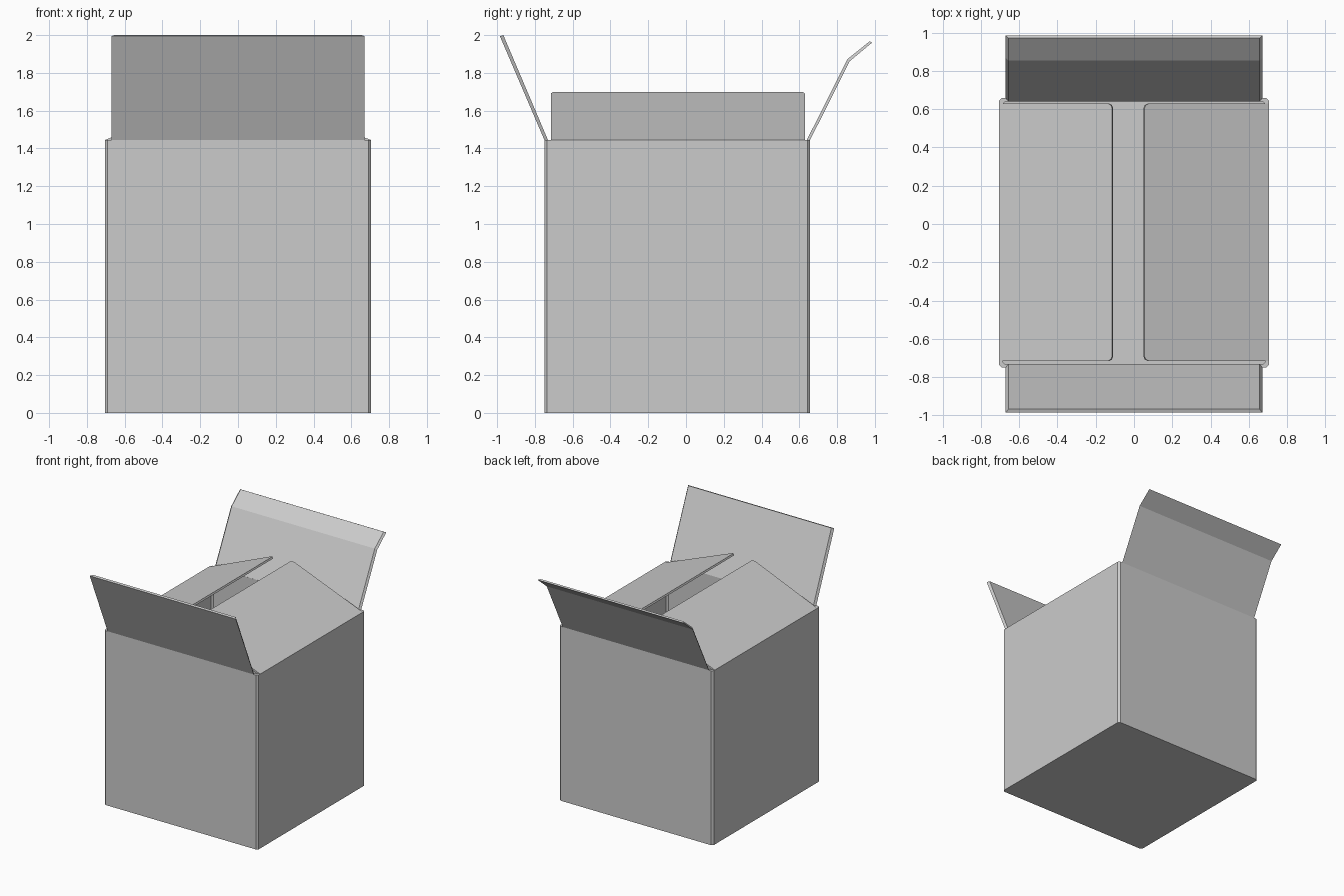
import bpy, bmesh

if "Cube" in bpy.data.objects:
    bpy.data.objects.remove(bpy.data.objects["Cube"])


def loft(name, rings, hollow_caps=True):
    """Join successive closed rings with quads and cap both ends."""
    bm = bmesh.new()
    vr = [[bm.verts.new(p) for p in ring] for ring in rings]
    n = len(vr[0])
    for a, b in zip(vr, vr[1:]):
        for i in range(n):
            j = (i + 1) % n
            bm.faces.new((a[i], a[j], b[j], b[i]))
    bm.faces.new(vr[0])
    bm.faces.new(vr[-1])
    bmesh.ops.recalc_face_normals(bm, faces=bm.faces)
    me = bpy.data.meshes.new(name)
    bm.to_mesh(me)
    bm.free()
    ob = bpy.data.objects.new(name, me)
    bpy.context.collection.objects.link(ob)
    return ob


def body_ring(inset, z, c=0.014):
    """Rectangle with small corner chamfers."""
    x, y0, y1 = 0.705 - inset, -0.75 + inset, 0.657 - inset
    return [(x - c, y0, z), (x, y0 + c, z), (x, y1 - c, z), (x - c, y1, z),
            (-x + c, y1, z), (-x, y1 - c, z), (-x, y0 + c, z), (-x + c, y0, z)]


def flap(name, stations, along_x, mid=0.0, lip=0.0):
    """Stations: (outer point, inner point, half width) from hinge to tip."""
    rings = []
    for (ao, zo), (ai, zi), w in stations:
        pts = [(ao, mid - w, zo), (ao, mid + w, zo),
               (ai, mid + w - lip, zi), (ai, mid - w + lip, zi)]
        rings.append([(b, a, z) if along_x else (a, b, z) for a, b, z in pts])
    return loft(name, rings)


# Open box: outside walls, rim, inside walls and floor
H = 1.445
loft("box_body", [body_ring(0, 0), body_ring(0, H), body_ring(0.018, H),
                  body_ring(0.018, 0.018)])

# Front flap leaning outwards
flap("front_flap", [((-0.750, H), (-0.731, H), 0.67),
                    ((-0.985, 1.994), (-0.967, 2.0), 0.67)], True, lip=0.014)

# Back flap with a creased tip
flap("back_flap", [((0.657, H), (0.640, H), 0.67),
                   ((0.867, 1.862), (0.854, 1.872), 0.67),
                   ((0.985, 1.960), (0.972, 1.967), 0.67)], True, lip=0.014)

# Side flaps folding inwards, with clipped free corners
for name, s, tip, top in (("right_flap", 1, 0.055, 1.70),
                          ("left_flap", -1, 0.115, 1.69)):
    st = []
    for t, w in ((0, 0.672), (0.965, 0.672), (0.99, 0.664), (1, 0.648)):
        x = 0.703 + (tip - 0.703) * t
        z = H + (top - H) * t
        st.append(((s * x, z), (s * (x - 0.006), z - 0.014), w))
    flap(name, st, False, mid=-0.043)
